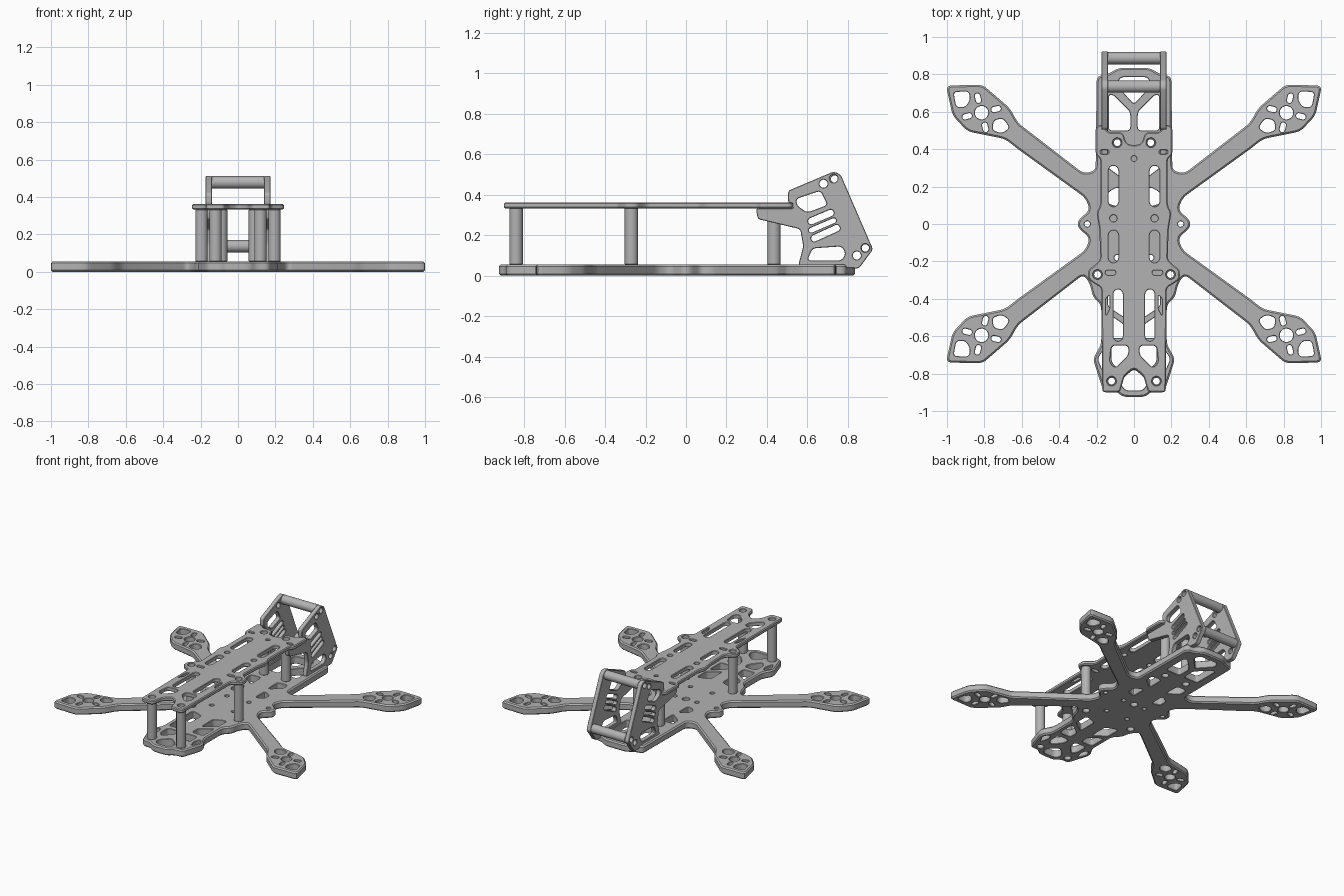
import bpy, bmesh, math
from mathutils import Vector
from mathutils.geometry import delaunay_2d_cdt

if "Cube" in bpy.data.objects:
    bpy.data.objects.remove(bpy.data.objects["Cube"], do_unlink=True)

grey = bpy.data.materials.new("frame grey")
grey.use_nodes = True
grey.diffuse_color = (0.45, 0.45, 0.45, 1)
grey.node_tree.nodes["Principled BSDF"].inputs["Base Color"].default_value = grey.diffuse_color


# ---------- outline helpers ----------
def rounded(points, radius=0.02, steps=4):
    """Closed outline with each corner replaced by a small curve."""
    pts = [Vector(p) for p in points]
    out = []
    for i, p in enumerate(pts):
        a, b = pts[i - 1] - p, pts[(i + 1) % len(pts)] - p
        start = p + a.normalized() * min(radius, a.length * 0.45)
        end = p + b.normalized() * min(radius, b.length * 0.45)
        for k in range(steps + 1):
            t = k / steps
            out.append(start * (1 - t) ** 2 + p * 2 * t * (1 - t) + end * t * t)
    return out


def flip(points, sx=-1, sy=1):
    return [Vector((p[0] * sx, p[1] * sy)) for p in points]


def symmetric(half):
    """Full outline from its right half."""
    return list(half) + [(-x, y) for x, y in reversed(half) if x != 0]


def circle(x, y, r, n=20):
    return [Vector((x + r * math.cos(math.tau * i / n), y + r * math.sin(math.tau * i / n)))
            for i in range(n)]


def slot(a, b, r, n=8):
    """Capsule outline between two points."""
    a, b = Vector(a), Vector(b)
    turn = math.atan2(b.y - a.y, b.x - a.x) - math.pi / 2
    out = []
    for centre, extra in ((b, 0), (a, math.pi)):
        for k in range(n + 1):
            t = turn + extra + math.pi * k / n
            out.append(centre + Vector((math.cos(t), math.sin(t))) * r)
    return out


def both(loops):
    return loops + [flip(l) for l in loops]


def wound(loop, ccw):
    area = sum(loop[i - 1].cross(p) for i, p in enumerate(loop))
    return loop if (area > 0) == ccw else loop[::-1]


def inset(loop, d):
    out = []
    for i, p in enumerate(loop):
        e1 = (p - loop[i - 1]).normalized()
        e2 = (loop[(i + 1) % len(loop)] - p).normalized()
        n1, n2 = Vector((-e1.y, e1.x)), Vector((-e2.y, e2.x))
        out.append(p + (n1 + n2) * d / max(0.5, 1 + n1.dot(n2)))
    return out


def solid(p, loops):
    """Even-odd test: is the point in the outline and outside every hole?"""
    hits = 0
    for loop in loops:
        for i, b in enumerate(loop):
            a = loop[i - 1]
            if (a.y > p.y) != (b.y > p.y):
                hits += p.x < a.x + (b.x - a.x) * (p.y - a.y) / (b.y - a.y)
    return hits % 2 == 1


def plate(name, outline, holes, low, high, chamfer, sideways=False):
    """Chamfered flat part with holes; sideways parts lie in the YZ plane."""
    bm = bmesh.new()

    def vert(p, w):
        return bm.verts.new((w, p.x, p.y) if sideways else (p.x, p.y, w))

    loops = [wound(outline, True)] + [wound(h, False) for h in holes]
    flat, edges, bottom, top = [], [], [], []
    for n, loop in enumerate(loops):
        c = min(chamfer, 0.003) if n else chamfer
        small = inset(loop, c)
        levels = ((small, low), (loop, low + c), (loop, high - c), (small, high))
        rings = [[vert(p, w) for p in pts] for pts, w in levels]
        for r1, r2 in zip(rings, rings[1:]):
            for i in range(len(loop)):
                bm.faces.new((r1[i - 1], r1[i], r2[i], r2[i - 1]))
        first = len(flat)
        edges += [(first + i, first + (i + 1) % len(loop)) for i in range(len(loop))]
        flat.append(small)
        flat[-1:] = small
        bottom += rings[0]
        top += rings[-1]
    # triangulate both flat faces, leaving the holes open
    inner = [inset(l, min(chamfer, 0.003) if n else chamfer) for n, l in enumerate(loops)]
    pts, _, tris, source, _, _ = delaunay_2d_cdt(flat, edges, [], 0, 1e-6)
    tris = [t for t in tris if solid(sum((pts[i] for i in t), Vector((0, 0))) / 3, inner)]
    for ring, w in ((bottom, low), (top, high)):
        corners = [ring[s[0]] if s else vert(p, w) for p, s in zip(pts, source)]
        for t in tris:
            bm.faces.new([corners[i] for i in t])
    bmesh.ops.recalc_face_normals(bm, faces=bm.faces)
    mesh = bpy.data.meshes.new(name)
    bm.to_mesh(mesh)
    bm.free()
    mesh.materials.append(grey)
    obj = bpy.data.objects.new(name, mesh)
    bpy.context.collection.objects.link(obj)
    bpy.ops.object.select_all(action="DESELECT")
    obj.select_set(True)
    bpy.context.view_layer.objects.active = obj
    bpy.ops.object.shade_smooth_by_angle(angle=math.radians(32))


def tube(name, x, y, low, high, sideways=False):
    plate(name, circle(x, y, 0.033, 24), [circle(x, y, 0.018)], low, high, 0.002, sideways)


posts = {"front": (.12, -.84), "middle": (.195, -.27), "rear": (.09, .435)}
post_holes = [circle(x, y, 0.024) for x, y in posts.values()]

# ---------- base plate with four arms ----------
arm = [(.235, .075), (.26, .14), (.62, .4), (.69, .455), (.89, .495), (.97, .58),
       (1.005, .74), (.81, .745), (.665, .62), (.62, .54), (.27, .27)]
front_half = [(.06, -.925), (.1, -.89), (.165, -.89), (.22, -.72), (.175, -.645),
              (.175, -.43), (.22, -.39), (.235, -.32)]
rear_half = [(.205, .285), (.2, .79), (.14, .8), (.085, .835)]
base_half = (front_half + [(x, -y) for x, y in reversed(arm)]
             + [(.3, -.02), (.3, .02)] + arm + rear_half)

# motor mount openings: bore, four screw slots, weight-saving windows
centre = Vector((.815, .595))
mount = [circle(*centre, .036)]
for k in range(4):
    t = math.radians(90 * k - 14)
    d = Vector((math.cos(t), math.sin(t)))
    mount.append(slot(centre + d * .068, centre + d * .092, .014))
mount += [rounded(w) for w in (
    [(.965, .705), (.885, .71), (.875, .67), (.9, .625), (.95, .625)],
    [(.665, .515), (.7, .565), (.75, .555), (.757, .5), (.705, .485)])]

base_holes = mount + [flip(h, 1, -1) for h in mount] + post_holes
base_holes += [circle(.25, 0, .015), circle(.09, 0, .015), circle(.09, -.18, .015)]
base_holes += [rounded(w) for w in (
    [(.165, -.79), (.195, -.72), (.165, -.675), (.145, -.72)],
    [(.03, -.65), (.12, -.65), (.12, -.74), (.09, -.77), (.03, -.7)],
    [(.05, -.36), (.14, -.33), (.14, -.44), (.05, -.5)],
    [(.05, -.54), (.14, -.48), (.14, -.61), (.05, -.61)],
    [(.07, .25), (.15, .31), (.15, .37), (.07, .37)],
    [(.08, .09), (.14, .11), (.14, .17), (.08, .2)],
    [(.02, .5), (.02, .6), (.11, .69), (.135, .69), (.135, .5)])]
base_holes = both(base_holes)
base_holes += [circle(0, 0, .025),
               rounded(symmetric([(.045, -.89), (.07, -.86), (.055, -.82), (0, -.775)])),
               rounded(symmetric([(0, .64), (.09, .74), (.075, .785)]))]
plate("base_plate_with_arms", rounded(symmetric(base_half), 0.03), base_holes, 0, 0.055, 0.009)

# ---------- top plate ----------
top_half = [(0, -.77), (.05, -.81), (.075, -.9), (.17, -.9), (.175, -.34), (.21, -.32),
            (.245, -.295), (.245, -.245), (.21, -.22), (.18, -.19), (.185, -.03), (.2, .06),
            (.18, .1), (.18, .35), (.205, .37), (.205, .52), (.165, .535), (.14, .49),
            (.06, .49), (.04, .43), (0, .42)]
top_holes = list(post_holes)
top_holes += [slot((.11, .12), (.11, .285), .026), slot((.11, -.06), (.11, -.18), .026),
              slot((.085, -.375), (.085, -.6), .025), slot((.145, .385), (.17, .385), .01),
              slot((.14, -.26), (.11, -.26), .012), circle(.11, .03, .018)]
top_holes += [rounded([(.03, -.65), (.12, -.65), (.13, -.74), (.1, -.77), (.03, -.7)]),
              rounded([(.13, -.38), (.15, -.4), (.15, -.49), (.13, -.45)], .01)]
plate("top_plate", rounded(symmetric(top_half)), both(top_holes) + [circle(0, .35, .014)],
      0.333, 0.362, 0.006)

# ---------- rear side brackets ----------
bracket = rounded([(.345, .333), (.355, .28), (.565, .23), (.58, .145), (.555, .05), (.855, .035),
                   (.925, .13), (.765, .5), (.73, .515), (.505, .42), (.505, .362), (.535, .333)], .015)
bracket_holes = [circle(y, z, .02) for y, z in
                 ((.73, .48), (.68, .455), (.887, .137), (.845, .1))]
bracket_holes += [slot((.62, .27), (.715, .31), .016), slot((.635, .185), (.745, .235), .016),
                  slot((.62, .225), (.73, .272), .012),
                  rounded([(.55, .345), (.545, .38), (.665, .42), (.7, .35), (.6, .312)]),
                  rounded([(.6, .075), (.625, .135), (.77, .145), (.79, .11), (.77, .075)])]

# ---------- mirrored brackets and standing posts ----------
for side, s in (("left", 1), ("right", -1)):
    low, high = sorted((s * .14, s * .174))
    plate(side + "_rear_bracket", bracket, bracket_holes, low, high, 0.003, True)
    for where, (x, y) in posts.items():
        tube(f"{side}_{where}_post", s * x, y, 0.055, 0.333)

# ---------- cross bars between the brackets ----------
tube("upper_cross_bar", .735, .478, -.14, .14, True)
tube("lower_cross_bar", .887, .137, -.14, .14, True)
